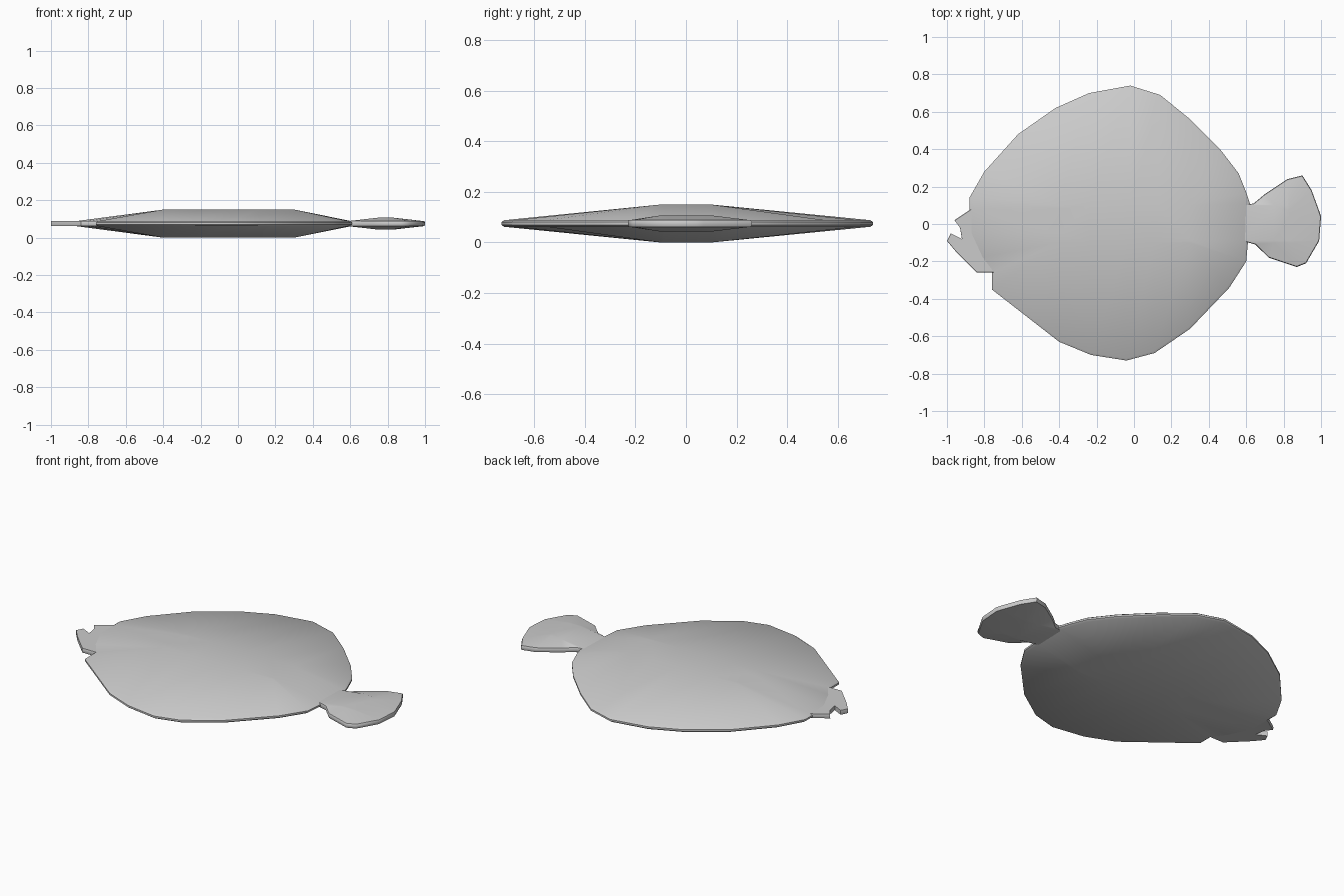
import bpy
import bmesh
from mathutils import Vector

if "Cube" in bpy.data.objects:
    bpy.data.objects.remove(bpy.data.objects["Cube"], do_unlink=True)

MID = 0.075   # height of the flat symmetry plane
RIM = 0.013   # half thickness of the thin edge

grey = bpy.data.materials.new("plain grey")
grey.use_nodes = True
grey.diffuse_color = (0.6, 0.6, 0.6, 1)
grey.node_tree.nodes["Principled BSDF"].inputs["Base Color"].default_value = (0.6, 0.6, 0.6, 1)


def clamp(value, low, high):
    return max(low, min(high, value))


def flat_part(name, outline, crown=None, height=0.0):
    """Mirrored slab with a bevelled rim, rising to a rectangular crown if one is given."""
    points = [Vector(p) for p in outline]
    centre = sum(points, Vector((0, 0))) / len(points)
    layers = [(points, RIM * 0.4),
              ([centre + (p - centre) * 0.985 for p in points], RIM)]
    if crown:
        x0, x1, y0, y1 = crown
        top = [Vector((clamp(p.x, x0, x1), clamp(p.y, y0, y1))) for p in points]
        layers.append((top, height))
    stack = [(ring, -z) for ring, z in reversed(layers)] + layers

    bm = bmesh.new()
    rings = [[bm.verts.new((p.x, p.y, MID + z)) for p in ring] for ring, z in stack]
    for low, high in zip(rings, rings[1:]):
        for i in range(len(points)):
            j = (i + 1) % len(points)
            bm.faces.new((low[i], low[j], high[j], high[i]))
    bm.faces.new(rings[-1])
    bm.faces.new(rings[0][::-1])
    bmesh.ops.remove_doubles(bm, verts=bm.verts, dist=0.0005)
    bmesh.ops.triangulate(bm, faces=[f for f in bm.faces if len(f.verts) > 4])
    bmesh.ops.recalc_face_normals(bm, faces=bm.faces)

    mesh = bpy.data.meshes.new(name)
    bm.to_mesh(mesh)
    bm.free()
    mesh.materials.append(grey)
    part = bpy.data.objects.new(name, mesh)
    bpy.context.collection.objects.link(part)
    bpy.ops.object.select_all(action="DESELECT")
    part.select_set(True)
    bpy.context.view_layer.objects.active = part
    bpy.ops.object.shade_smooth_by_angle(angle=0.7)
    return part


# Broad rounded body
flat_part("body", [
    (.62, .11), (.6, .17), (.56, .27), (.46, .4), (.3, .56), (.14, .69),
    (-.02, .74), (-.24, .7), (-.42, .62), (-.62, .48), (-.8, .28), (-.88, .14),
    (-.88, .08), (-.88, -.05), (-.82, -.18), (-.76, -.26), (-.76, -.35),
    (-.4, -.63), (-.23, -.7), (-.04, -.73), (.11, -.69), (.3, -.56),
    (.51, -.34), (.6, -.2), (.61, -.09),
], crown=(-.4, .3, -.1, .1), height=MID)

# Thin snout with the open mouth
flat_part("snout", [
    (-.87, .08), (-.96, .02), (-.93, -.02), (-.92, -.08), (-.98, -.05),
    (-1, -.09), (-.95, -.15), (-.84, -.26), (-.74, -.26), (-.8, -.1),
])

# Tail fin with a narrow root
flat_part("tail_fin", [
    (.58, .1), (.64, .11), (.7, .16), (.82, .24), (.9, .26), (.95, .18),
    (.99, .07), (1, .04), (.99, -.09), (.92, -.21), (.87, -.23), (.72, -.18),
    (.65, -.11), (.58, -.09),
], crown=(.75, .83, -.1, .1), height=.032)
